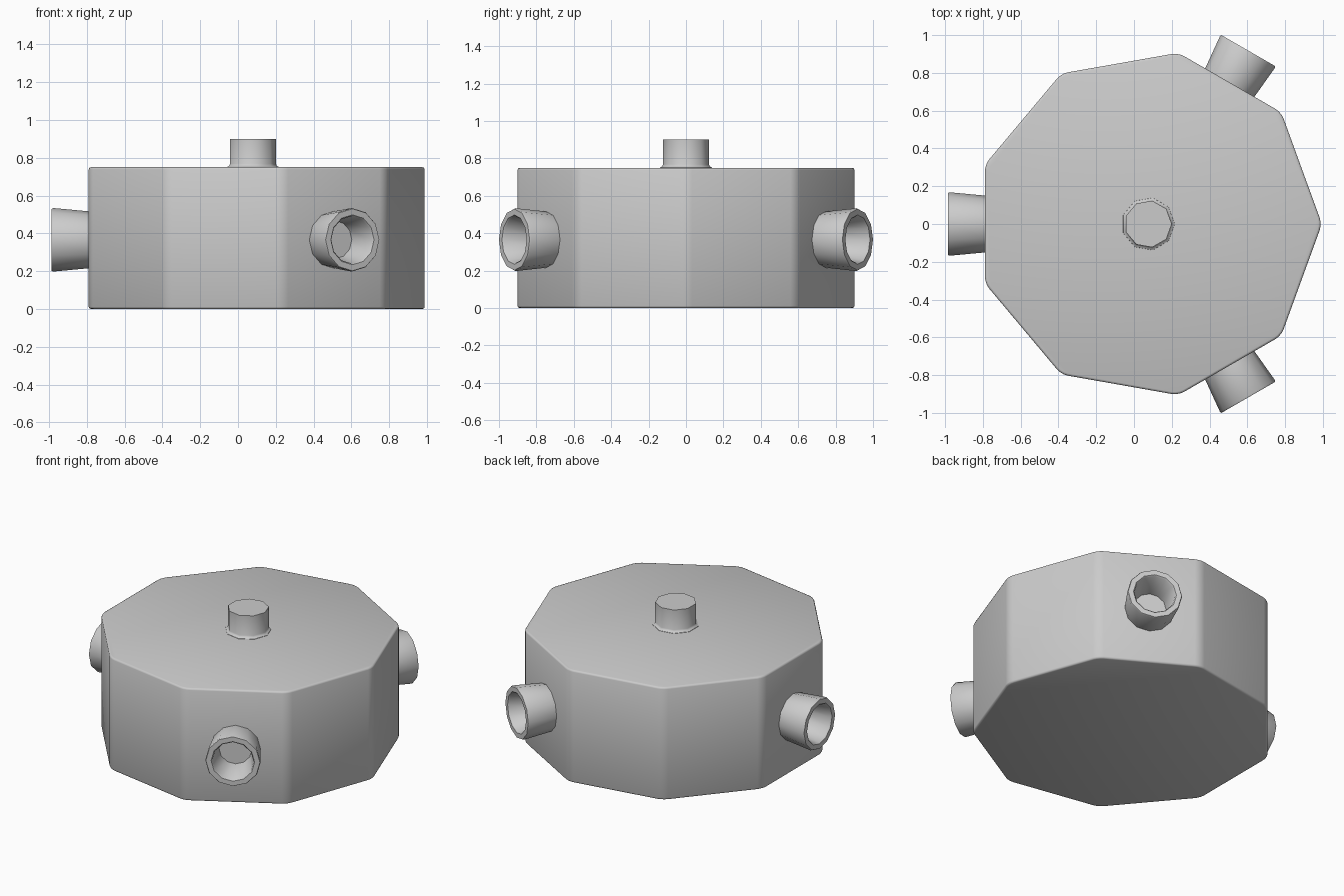
import bpy, bmesh, math
from mathutils import Matrix

if "Cube" in bpy.data.objects:
    bpy.data.objects.remove(bpy.data.objects["Cube"])

CX = 0.075      # axis of the nine-sided body


def finish(name, bm, angle):
    bmesh.ops.recalc_face_normals(bm, faces=bm.faces)
    me = bpy.data.meshes.new(name)
    bm.to_mesh(me)
    bm.free()
    ob = bpy.data.objects.new(name, me)
    bpy.context.collection.objects.link(ob)
    bpy.ops.object.select_all(action='DESELECT')
    ob.select_set(True)
    bpy.context.view_layer.objects.active = ob
    bpy.ops.object.shade_smooth_by_angle(angle=math.radians(angle))
    return ob


def lathe(name, profile, sides, matrix, angle=45):
    """Stack of polygon rings (radius, height) with capped ends."""
    bm = bmesh.new()
    rings = []
    for r, h in profile:
        rings.append([bm.verts.new((r * math.cos(2 * math.pi * i / sides),
                                    r * math.sin(2 * math.pi * i / sides), h))
                      for i in range(sides)])
    for a, b in zip(rings, rings[1:]):
        for i in range(sides):
            j = (i + 1) % sides
            bm.faces.new((a[i], a[j], b[j], b[i]))
    bm.faces.new(rings[0])
    bm.faces.new(rings[-1])
    bm.transform(matrix)
    return finish(name, bm, angle)


# nine-sided body with softened corners and rims
bm = bmesh.new()
bmesh.ops.create_cone(bm, cap_ends=True, segments=9, radius1=0.92, radius2=0.92, depth=0.75)
# put one corner on +x
v = max(bm.verts, key=lambda p: p.co.x)
bm.transform(Matrix.Rotation(-math.atan2(v.co.y, v.co.x), 4, 'Z'))
upright = [e for e in bm.edges if abs(e.verts[0].co.z - e.verts[1].co.z) > 0.5]
bmesh.ops.bevel(bm, geom=upright, offset=0.035, segments=3, profile=0.5, affect='EDGES')
rims = [e for e in bm.edges if abs(e.verts[0].co.z - e.verts[1].co.z) < 0.01]
bmesh.ops.bevel(bm, geom=rims, offset=0.012, segments=2, profile=0.5, affect='EDGES')
bm.transform(Matrix.Translation((CX, 0, 0.375)))
finish("body", bm, 60)

# top peg with a small fillet at its foot
lathe("top_peg", [(0.142, 0.745), (0.14, 0.752), (0.13, 0.757), (0.125, 0.768), (0.125, 0.9)],
      9, Matrix.Translation((CX, 0, 0)))

# three flared hollow side sockets
socket = [(0.148, 0.84), (0.151, 0.87), (0.168, 1.052), (0.164, 1.06),
          (0.132, 1.06), (0.125, 1.052), (0.10, 0.88)]
for label, deg in (("left", 180), ("back", 60), ("front", -60)):
    m = (Matrix.Translation((CX, 0, 0.366)) @ Matrix.Rotation(math.radians(deg), 4, 'Z')
         @ Matrix.Rotation(math.radians(90), 4, 'Y'))
    lathe("socket_" + label, socket, 12, m)
